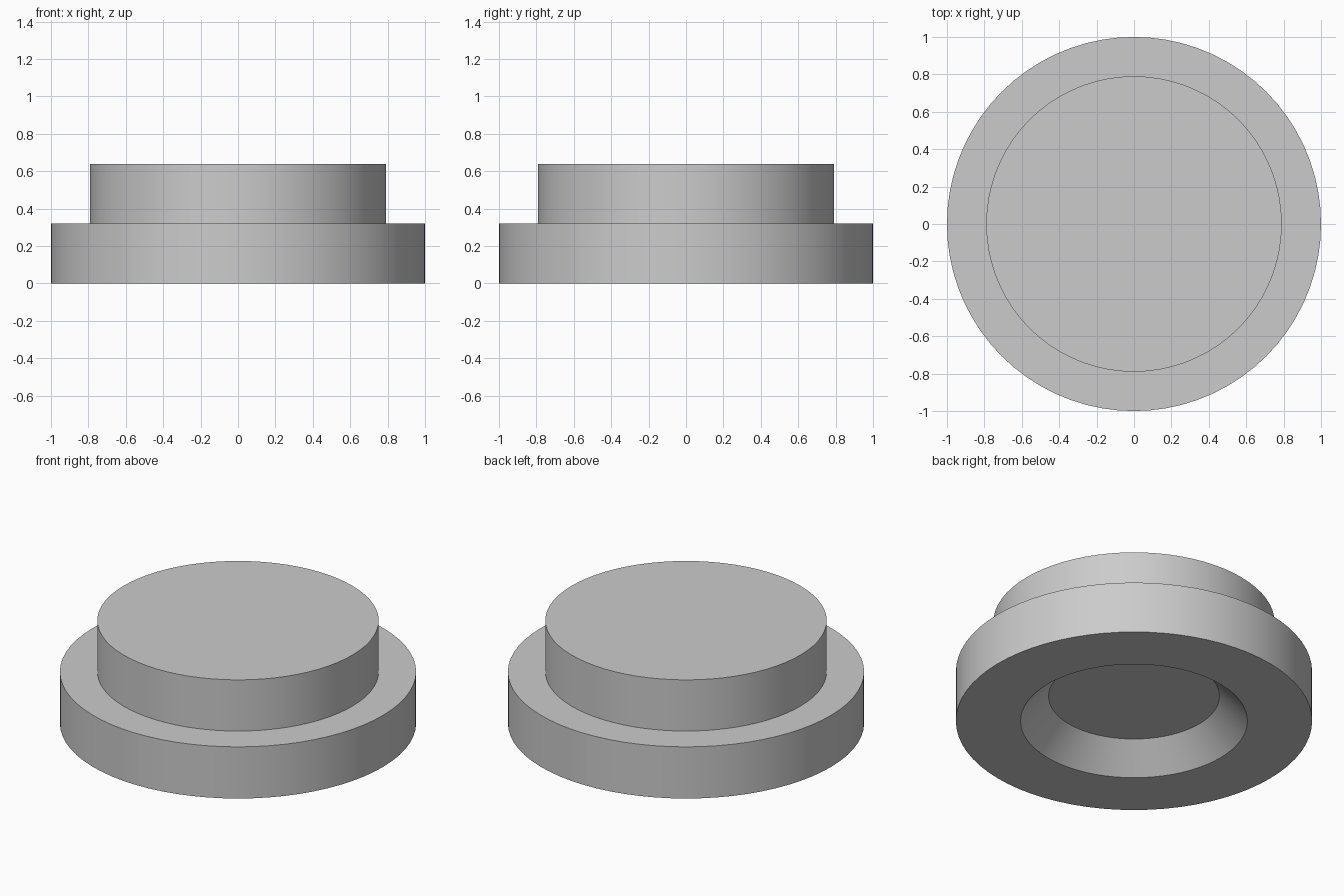
import bpy
import bmesh
from math import tau
from mathutils import Matrix, Vector

SEGMENTS = 72

cube = bpy.data.objects.get("Cube")
if cube:
    bpy.data.objects.remove(cube)

# Single plain grey material
grey = bpy.data.materials.new("plain_grey")
grey.use_nodes = True
colour = (0.6, 0.6, 0.6, 1)
grey.diffuse_color = colour
grey.node_tree.nodes["Principled BSDF"].inputs["Base Color"].default_value = colour


def lathe(name, profile, material):
    """Revolve a (radius, height) profile that starts and ends on a flat disc."""
    bm = bmesh.new()
    rings = []
    for radius, z in profile:
        ring = [bm.verts.new(Matrix.Rotation(tau * i / SEGMENTS, 3, "Z") @ Vector((radius, 0, z)))
                for i in range(SEGMENTS)]
        rings.append(ring)
    for low, high in zip(rings, rings[1:]):
        for i in range(SEGMENTS):
            j = (i + 1) % SEGMENTS
            bm.faces.new((low[i], low[j], high[j], high[i]))
    bm.faces.new(rings[0])
    bm.faces.new(rings[-1])
    bmesh.ops.recalc_face_normals(bm, faces=bm.faces)
    mesh = bpy.data.meshes.new(name)
    bm.to_mesh(mesh)
    bm.free()
    mesh.materials.append(material)
    obj = bpy.data.objects.new(name, mesh)
    bpy.context.collection.objects.link(obj)
    bpy.ops.object.select_all(action="DESELECT")
    obj.select_set(True)
    bpy.context.view_layer.objects.active = obj
    bpy.ops.object.shade_smooth_by_angle()
    return obj


# Stepped disc: conical recess underneath, wide flange, raised round boss
lathe("stepped_disc", [
    (0.48, 0.16), (0.637, 0),
    (1, 0), (1, 0.32),
    (0.79, 0.32), (0.79, 0.637),
], grey)
